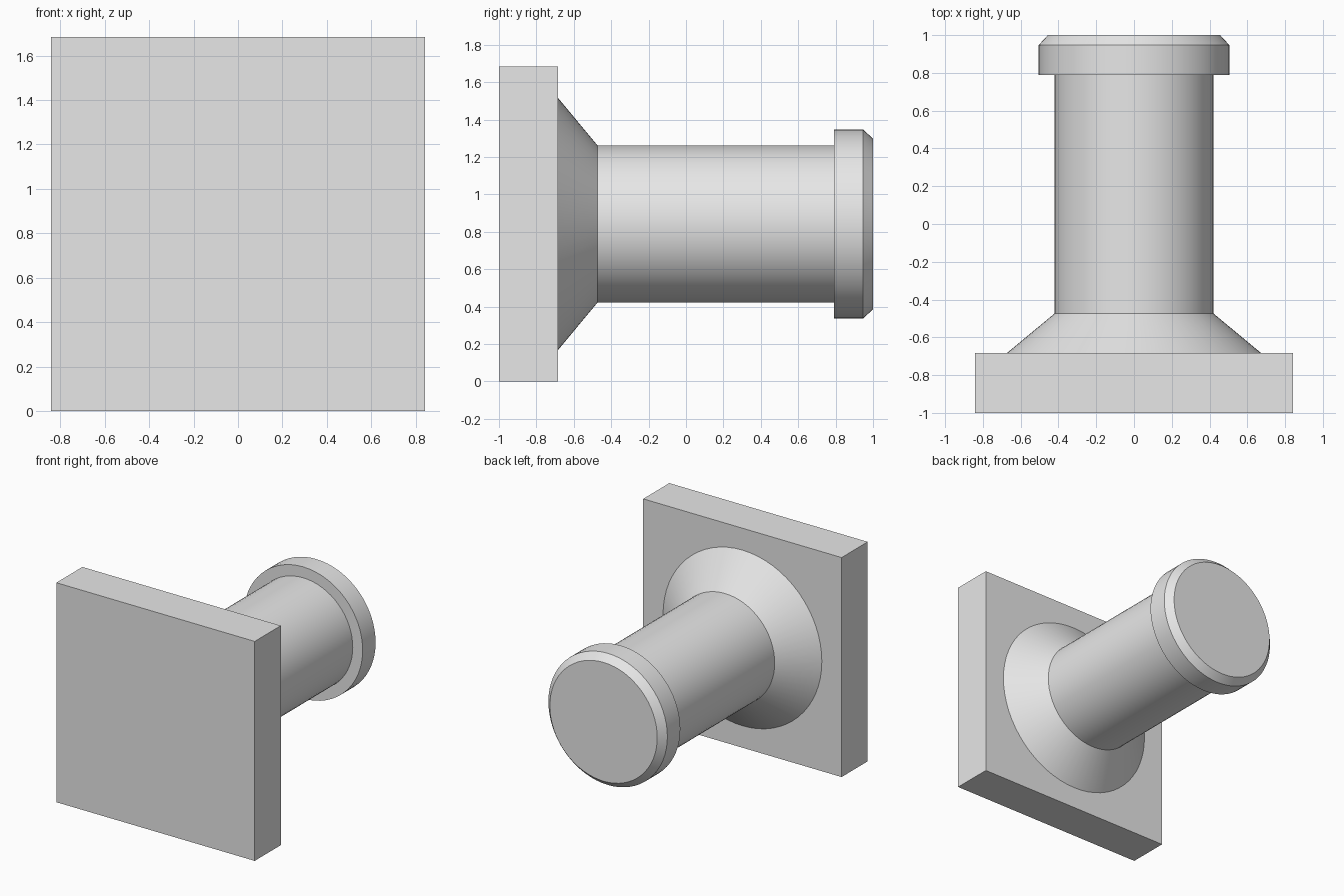
import bpy, bmesh, math

if "Cube" in bpy.data.objects:
    bpy.data.objects.remove(bpy.data.objects["Cube"])

CENTRE_Z = 0.842
SEGMENTS = 64

grey = bpy.data.materials.new("plain grey")
grey.diffuse_color = (0.8, 0.8, 0.8, 1)
grey.use_nodes = True
grey.node_tree.nodes["Principled BSDF"].inputs["Base Color"].default_value = grey.diffuse_color


def finish(name, bm):
    bmesh.ops.recalc_face_normals(bm, faces=bm.faces)
    mesh = bpy.data.meshes.new(name)
    bm.to_mesh(mesh)
    bm.free()
    mesh.materials.append(grey)
    obj = bpy.data.objects.new(name, mesh)
    bpy.context.collection.objects.link(obj)
    return obj


def turned(name, profile):
    """Solid turned about the y axis from (radius, y) points, capped at both ends."""
    bm = bmesh.new()
    rings = []
    for r, y in profile:
        angles = [2 * math.pi * i / SEGMENTS for i in range(SEGMENTS)]
        rings.append([bm.verts.new((r * math.cos(a), y, CENTRE_Z + r * math.sin(a)))
                      for a in angles])
    for a, b in zip(rings, rings[1:]):
        for i in range(SEGMENTS):
            j = (i + 1) % SEGMENTS
            bm.faces.new((a[i], a[j], b[j], b[i]))
    bm.faces.new(rings[0])
    bm.faces.new(rings[-1])
    obj = finish(name, bm)
    bpy.ops.object.select_all(action='DESELECT')
    obj.select_set(True)
    bpy.context.view_layer.objects.active = obj
    bpy.ops.object.shade_smooth_by_angle(angle=math.radians(25))
    return obj


# Square mounting plate
bm = bmesh.new()
bmesh.ops.create_cube(bm, size=1)
bmesh.ops.scale(bm, vec=(1.684, 0.316, 1.684), verts=bm.verts)
bmesh.ops.translate(bm, vec=(0, -0.842, CENTRE_Z), verts=bm.verts)
finish("mounting_plate", bm)

# Flared collar, shaft and chamfered head in one turned piece
turned("knob_stem", [
    (0.674, -0.684), (0.421, -0.474),
    (0.421, 0.79), (0.505, 0.79),
    (0.505, 0.947), (0.456, 1.0),
])
